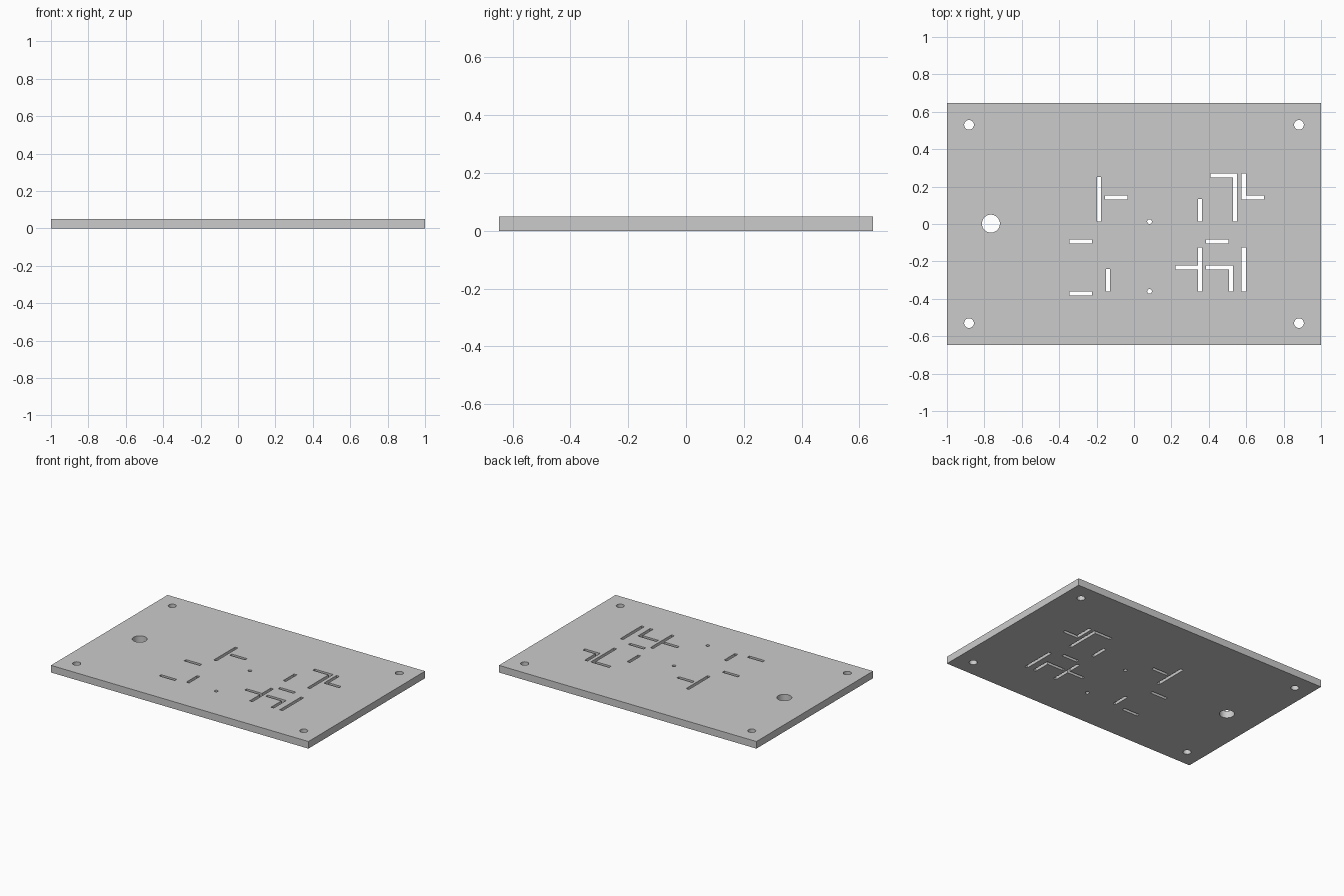
import bpy, bmesh
from math import sin, cos, tau, radians

if "Cube" in bpy.data.objects:
    bpy.data.objects.remove(bpy.data.objects["Cube"])

T = 0.05   # plate thickness
W = 0.022  # slot width

curve = bpy.data.curves.new("slotted_plate", 'CURVE')
curve.dimensions = '2D'
curve.fill_mode = 'BOTH'
curve.extrude = T / 2


def outline(pts):
    s = curve.splines.new('POLY')
    s.points.add(len(pts) - 1)
    for p, (x, y) in zip(s.points, pts):
        p.co = (x, y, 0, 1)
    s.use_cyclic_u = True


def rect(x0, y0, x1, y1):
    outline([(x0, y0), (x1, y0), (x1, y1), (x0, y1)])


def hole(x, y, r, n=32):
    outline([(x + r * cos(tau * i / n), y + r * sin(tau * i / n)) for i in range(n)])


def h_slot(x0, x1, y):
    rect(x0, y - W / 2, x1, y + W / 2)


def v_slot(x, y0, y1):
    rect(x - W / 2, y0, x + W / 2, y1)


def corner_slot(x0, x1, y0, y1):
    # top arm running left from a vertical arm on the right
    outline([(x0, y1), (x0, y1 - W), (x1 - W, y1 - W), (x1 - W, y0), (x1, y0), (x1, y1)])


# plate edge
rect(-1, -0.647, 1, 0.647)

# mounting holes, cable hole and two pin holes
for sx in (-1, 1):
    for sy in (-1, 1):
        hole(sx * 0.882, sy * 0.53, 0.026)
hole(-0.765, 0.002, 0.048, 48)
for y in (0.013, -0.36):
    hole(0.083, y, 0.0125, 20)

# straight slots
for x0, x1, y in [(-0.155, -0.036, 0.141), (-0.345, -0.224, -0.094),
                  (-0.345, -0.224, -0.371), (0.386, 0.506, -0.094)]:
    h_slot(x0, x1, y)
for x, y0, y1 in [(-0.187, 0.013, 0.25), (-0.139, -0.36, -0.24),
                  (0.353, 0.013, 0.134), (0.587, -0.36, -0.125)]:
    v_slot(x, y0, y1)

# corner slots
corner_slot(0.408, 0.551, 0.013, 0.27)
corner_slot(0.386, 0.53, -0.36, -0.222)
outline([(0.576, 0.13), (0.695, 0.13), (0.695, 0.152), (0.598, 0.152),
         (0.598, 0.27), (0.576, 0.27)])

# tee slot
outline([(0.342, -0.36), (0.364, -0.36), (0.364, -0.125), (0.342, -0.125),
         (0.342, -0.222), (0.222, -0.222), (0.222, -0.244), (0.342, -0.244)])

# turn the filled profile into a welded mesh standing on z = 0
tmp = bpy.data.objects.new("plate_profile", curve)
bpy.context.collection.objects.link(tmp)
bpy.context.view_layer.update()
mesh = bpy.data.meshes.new_from_object(tmp.evaluated_get(bpy.context.evaluated_depsgraph_get()))
bpy.data.objects.remove(tmp)
bm = bmesh.new()
bm.from_mesh(mesh)
bmesh.ops.remove_doubles(bm, verts=bm.verts, dist=0.0002)
bmesh.ops.translate(bm, verts=bm.verts, vec=(0, 0, T / 2))
bmesh.ops.recalc_face_normals(bm, faces=bm.faces)
bm.to_mesh(mesh)
bm.free()
plate = bpy.data.objects.new("slotted_plate", mesh)
bpy.context.collection.objects.link(plate)

# smooth hole walls, sharp edges
bpy.context.view_layer.objects.active = plate
plate.select_set(True)
bpy.ops.object.shade_smooth_by_angle(angle=radians(30))
